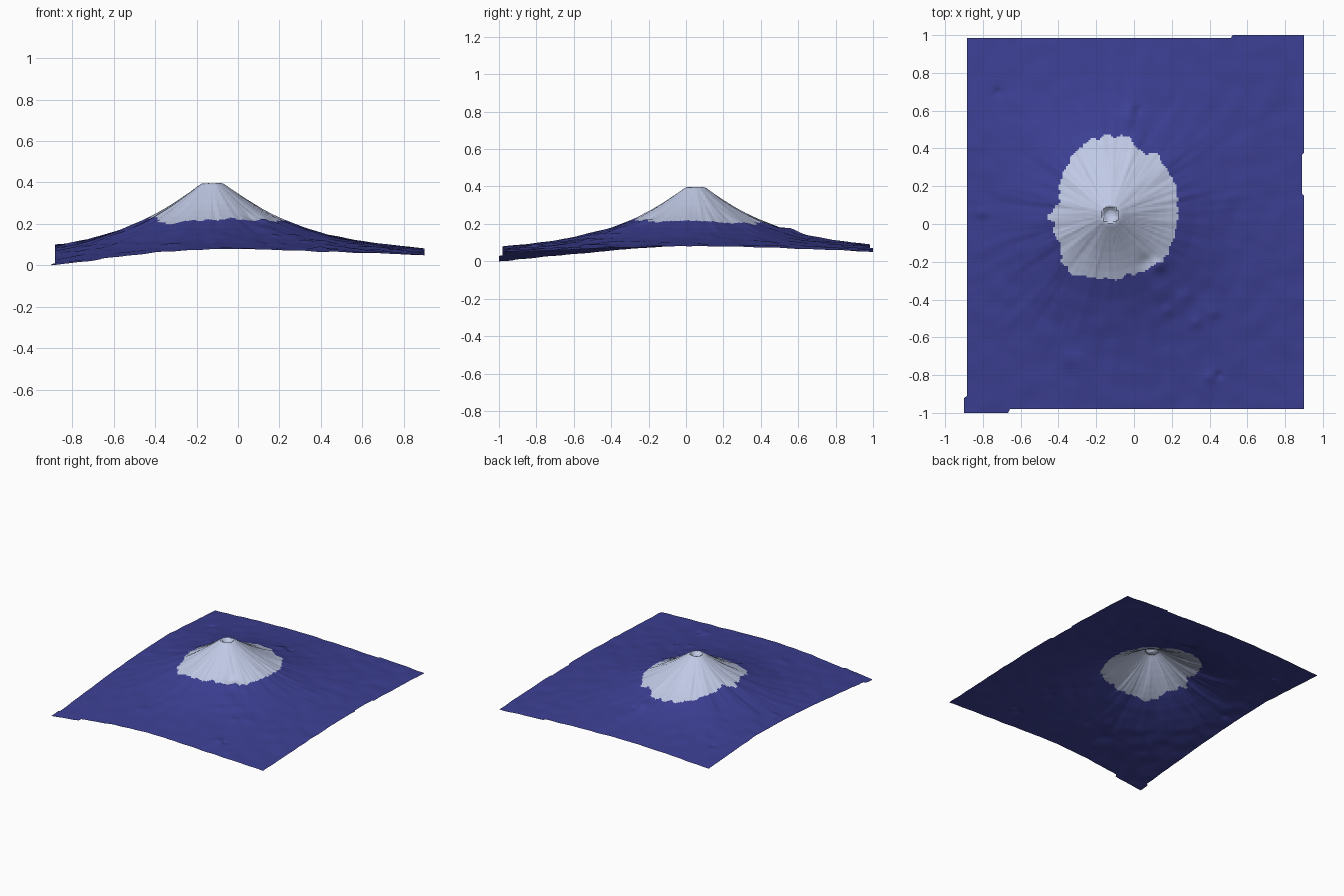
import bpy, bmesh, math
from mathutils import Vector, noise

if "Cube" in bpy.data.objects:
    bpy.data.objects.remove(bpy.data.objects["Cube"])

PEAK = (-0.125, 0.05)
# radial height profile of the cone: (distance from summit, height)
PROFILE = [(0, .375), (.025, .38), (.045, .401), (.06, .394), (.1, .365), (.15, .331), (.2, .299),
           (.25, .27), (.3, .244), (.35, .221), (.45, .184), (.55, .155), (.65, .132),
           (.75, .115), (.9, .096), (1.05, .081), (1.2, .068), (1.5, .047)]
# snow line: (angle in degrees, distance from summit)
SNOW = [(-180, .33), (-170, .30), (-150, .31), (-125, .37), (-100, .34), (-80, .345), (-60, .34),
        (-40, .375), (-20, .345), (0, .355), (30, .375), (50, .40), (66, .37), (74, .42),
        (90, .42), (110, .40), (130, .345), (150, .315), (168, .27), (180, .33)]
# local landforms: (x, y, radius, height)
BUMPS = [(-.03, .56, .05, .014), (.13, -.22, .035, .016), (.06, -.2, .04, -.012),
         (.02, .60, .025, -.010), (.27, -.38, .04, .008), (.13, -.35, .05, .006),
         (.40, -.81, .03, .008), (.45, -.80, .02, -.008), (-.72, .70, .02, -.008),
         (-.32, -.71, .05, .006), (.33, -.52, .03, .006), (-.8, .06, .03, .006),
         (.42, -.47, .03, .007), (.18, -.46, .03, .007)]


def lerp_table(table, t):
    for (a, va), (b, vb) in zip(table, table[1:]):
        if t <= b:
            return va + (vb - va) * (t - a) / (b - a)
    return table[-1][1]


def polar(x, y):
    dx, dy = x - PEAK[0], y - PEAK[1]
    return math.hypot(dx, dy), math.atan2(dy, dx)


def height(x, y):
    r, a = polar(x, y)
    z = lerp_table(PROFILE, r)
    # plain drops away towards the front left corner
    left = min(max((-x - .1) / .8, 0), 1)
    south = min(max((.4 - y) / 1.4, 0), 1)
    z -= .058 * left ** 1.3 * south ** .7
    # radial ridges and gullies
    fade = min(r / .25, 1) * max(0.25, 1 - r * .75)
    z += .008 * fade * noise.noise(Vector((math.cos(a) * 5, math.sin(a) * 5, r * 2.5)))
    z += .005 * fade * noise.noise(Vector((math.cos(a) * 13, math.sin(a) * 13, r * 4 + 7)))
    # rough ground on the lower slopes
    z += .005 * min(max(r - .3, 0) * 3, 1) * noise.noise(Vector((x * 9, y * 9, 3)))
    for bx, by, s, h in BUMPS:
        z += h * math.exp(-((x - bx) ** 2 + (y - by) ** 2) / (s * s))
    return z


def edge_position(i, j, nx, ny):
    """Sheet outline with its small steps at the corners."""
    x = -.885 + 1.785 * i / nx
    y = -.98 + 1.965 * j / ny
    if i == 0 and y < -.92:
        x = -.9
    if i == nx and .15 < y < .37:
        x = .888
    if j == 0 and x < -.66:
        y = -1
    if j == ny and x > .52:
        y = 1
    return x, y


def material(name, rgb):
    m = bpy.data.materials.new(name)
    m.diffuse_color = (*rgb, 1)
    m.use_nodes = True
    m.node_tree.nodes["Principled BSDF"].inputs["Base Color"].default_value = m.diffuse_color
    return m


# terrain sheet
NX, NY = 180, 200
bm = bmesh.new()
grid = [[bm.verts.new((x, y, height(x, y)))
         for x, y in (edge_position(i, j, NX, NY) for i in range(NX + 1))]
        for j in range(NY + 1)]
low = min(v.co.z for v in bm.verts)
for v in bm.verts:
    v.co.z -= low

# snow cap by distance from the summit, with a ragged edge
for j in range(NY):
    for i in range(NX):
        f = bm.faces.new((grid[j][i], grid[j][i + 1], grid[j + 1][i + 1], grid[j + 1][i]))
        c = f.calc_center_median()
        r, a = polar(c.x, c.y)
        ragged = .022 * noise.noise(Vector((math.cos(a) * 9, math.sin(a) * 9, 1)))
        f.material_index = 1 if r < lerp_table(SNOW, math.degrees(a)) + ragged else 0

mesh = bpy.data.meshes.new("mountain")
bm.to_mesh(mesh)
bm.free()
mesh.materials.append(material("slope blue", (.045, .05, .29)))
mesh.materials.append(material("snow white", (.53, .59, .79)))
bpy.context.collection.objects.link(bpy.data.objects.new("mountain", mesh))
